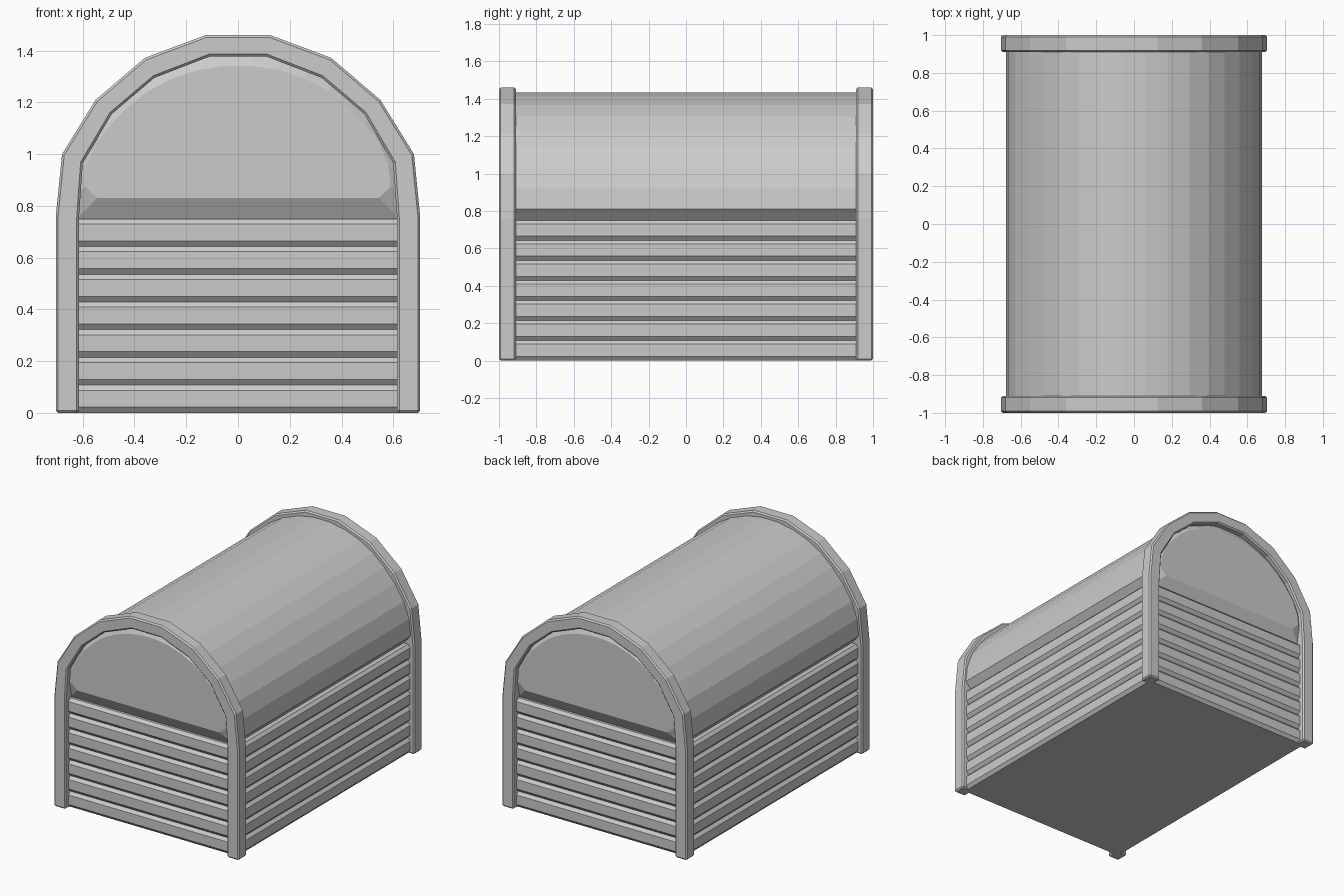
import bpy, bmesh
from mathutils import Vector

if "Cube" in bpy.data.objects:
    bpy.data.objects.remove(bpy.data.objects["Cube"])


def make_object(name, bm):
    bmesh.ops.recalc_face_normals(bm, faces=bm.faces)
    mesh = bpy.data.meshes.new(name)
    bm.to_mesh(mesh)
    bm.free()
    obj = bpy.data.objects.new(name, mesh)
    bpy.context.collection.objects.link(obj)
    return obj


def loft(name, rings):
    """Skin closed rings of equal length and cap both ends."""
    bm = bmesh.new()
    loops = [[bm.verts.new(p) for p in ring] for ring in rings]
    n = len(loops[0])
    for a, b in zip(loops, loops[1:]):
        for i in range(n):
            j = (i + 1) % n
            bm.faces.new((a[i], a[j], b[j], b[i]))
    bm.faces.new(loops[0])
    bm.faces.new(loops[-1])
    return make_object(name, bm)


def mirrored(half):
    """Right half profile, bottom to top, completed with its left half."""
    return half + [(-x, z) for x, z in reversed(half)]


def cut_corners(pts, d):
    """Chamfer every corner of a closed 2D outline."""
    out = []
    for i, p in enumerate(pts):
        p = Vector(p)
        for q in (pts[i - 1], pts[(i + 1) % len(pts)]):
            out.append(tuple(p + (Vector(q) - p).normalized() * d))
    return out


# siding: stacked boards with chamfered top and bottom edges
ROWS, BASE_H = 7, 0.75
row_h = BASE_H / ROWS
for r in range(ROWS):
    rings = []
    for dz, inset in ((0, 0.018), (0.022, 0), (row_h - 0.02, 0), (row_h, 0.018)):
        x, y, z = 0.675 - inset, 0.965 - inset, r * row_h + dz
        rings.append([(-x, -y, z), (x, -y, z), (x, y, z), (-x, y, z)])
    loft(f"siding_board_{r + 1}", rings)

# barrel lid: faceted arch with softened corners and sloped ends
arch = mirrored([(0.685, 0.75), (0.66, 0.985), (0.525, 1.19),
                 (0.35, 1.345), (0.12, 1.432)])
outline = cut_corners(arch, 0.06)
inner = [(x * 0.87, 0.83 + (z - 0.75) * 0.75) for x, z in outline]
loft("barrel_lid", [[(x, y, z) for x, z in pts] for pts, y in
                    ((inner, -0.975), (outline, -0.93), (outline, 0.93), (inner, 0.975))])

# end frames: arched bands on straight legs
outer_arch = mirrored([(0.704, 0), (0.704, 0.76), (0.68, 1.0), (0.55, 1.21),
                       (0.36, 1.372), (0.125, 1.46)])
inner_arch = mirrored([(0.615, 0), (0.615, 0.75), (0.6, 0.965), (0.488, 1.155),
                       (0.323, 1.295), (0.11, 1.377)])
for name, y0, y1 in (("front_frame", -1, -0.91), ("back_frame", 0.91, 1)):
    rings = [[(ox, y0, oz), (ox, y1, oz), (ix, y1, iz), (ix, y0, iz)]
             for (ox, oz), (ix, iz) in zip(outer_arch, inner_arch)]
    frame = loft(name, rings)
    bevel = frame.modifiers.new("edge_chamfer", "BEVEL")
    bevel.width = 0.009
    bevel.segments = 1
    bevel.limit_method = 'ANGLE'
    bevel.angle_limit = 1.05
